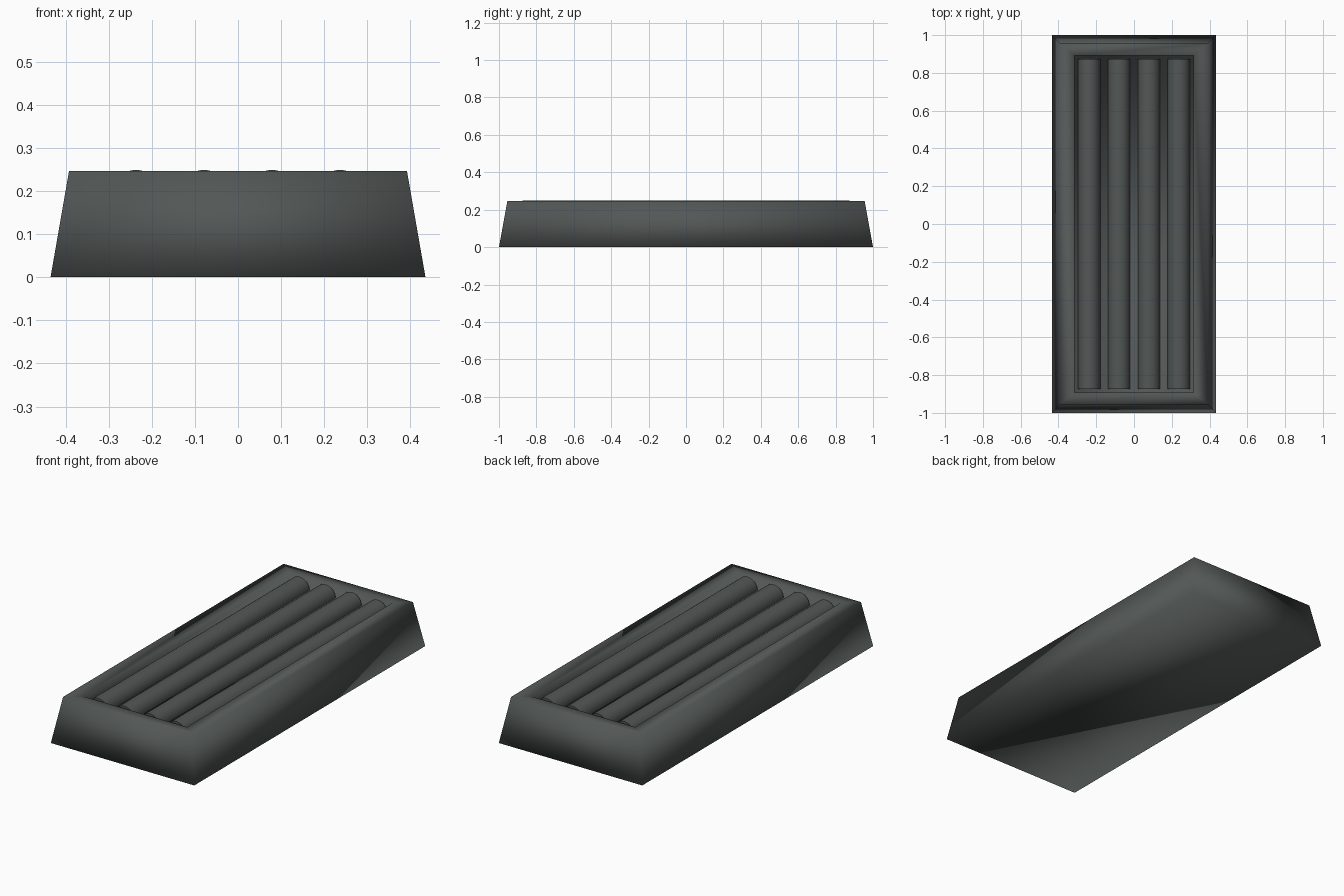
import bpy, bmesh, math

if "Cube" in bpy.data.objects:
    bpy.data.objects.remove(bpy.data.objects["Cube"])

mat = bpy.data.materials.new("dark grey")
mat.diffuse_color = (0.085, 0.096, 0.093, 1)
mat.use_nodes = True
mat.node_tree.nodes["Principled BSDF"].inputs["Base Color"].default_value = mat.diffuse_color

FLOOR, TOP = 0.19, 0.247


def finish(name, bm):
    bmesh.ops.recalc_face_normals(bm, faces=bm.faces)
    me = bpy.data.meshes.new(name)
    bm.to_mesh(me)
    bm.free()
    me.materials.append(mat)
    ob = bpy.data.objects.new(name, me)
    bpy.context.collection.objects.link(ob)
    return ob


# Tapered block with a rectangular recess: stacked rectangular loops
bm = bmesh.new()
loops = []
for hx, hy, z in [(0.435, 1.0, 0), (0.392, 0.955, TOP),
                  (0.315, 0.892, TOP), (0.315, 0.892, FLOOR)]:
    loops.append([bm.verts.new((sx * hx, sy * hy, z))
                  for sx, sy in ((-1, -1), (1, -1), (1, 1), (-1, 1))])
for a, b in zip(loops, loops[1:]):
    for i in range(4):
        j = (i + 1) % 4
        bm.faces.new((a[i], a[j], b[j], b[i]))
bm.faces.new(loops[0][::-1])
bm.faces.new(loops[-1])
body = finish("tapered_block", bm)
for p in body.data.polygons:
    p.use_smooth = True

# Four half-round ribs lying in the recess
N, R, HY = 16, 0.059, 0.873
for k in range(4):
    cx = (k - 1.5) * 0.158
    bm = bmesh.new()
    ends = []
    for y in (-HY, HY):
        ends.append([bm.verts.new((cx + R * math.cos(math.pi * i / N), y,
                                   FLOOR + R * math.sin(math.pi * i / N)))
                     for i in range(N + 1)])
    for i in range(N + 1):
        j = (i + 1) % (N + 1)
        bm.faces.new((ends[0][i], ends[0][j], ends[1][j], ends[1][i]))
    bm.faces.new(ends[0])
    bm.faces.new(ends[1])
    rib = finish(f"rib_{k + 1}", bm)
    bpy.ops.object.select_all(action='DESELECT')
    rib.select_set(True)
    bpy.context.view_layer.objects.active = rib
    bpy.ops.object.shade_smooth_by_angle(angle=math.radians(40))
